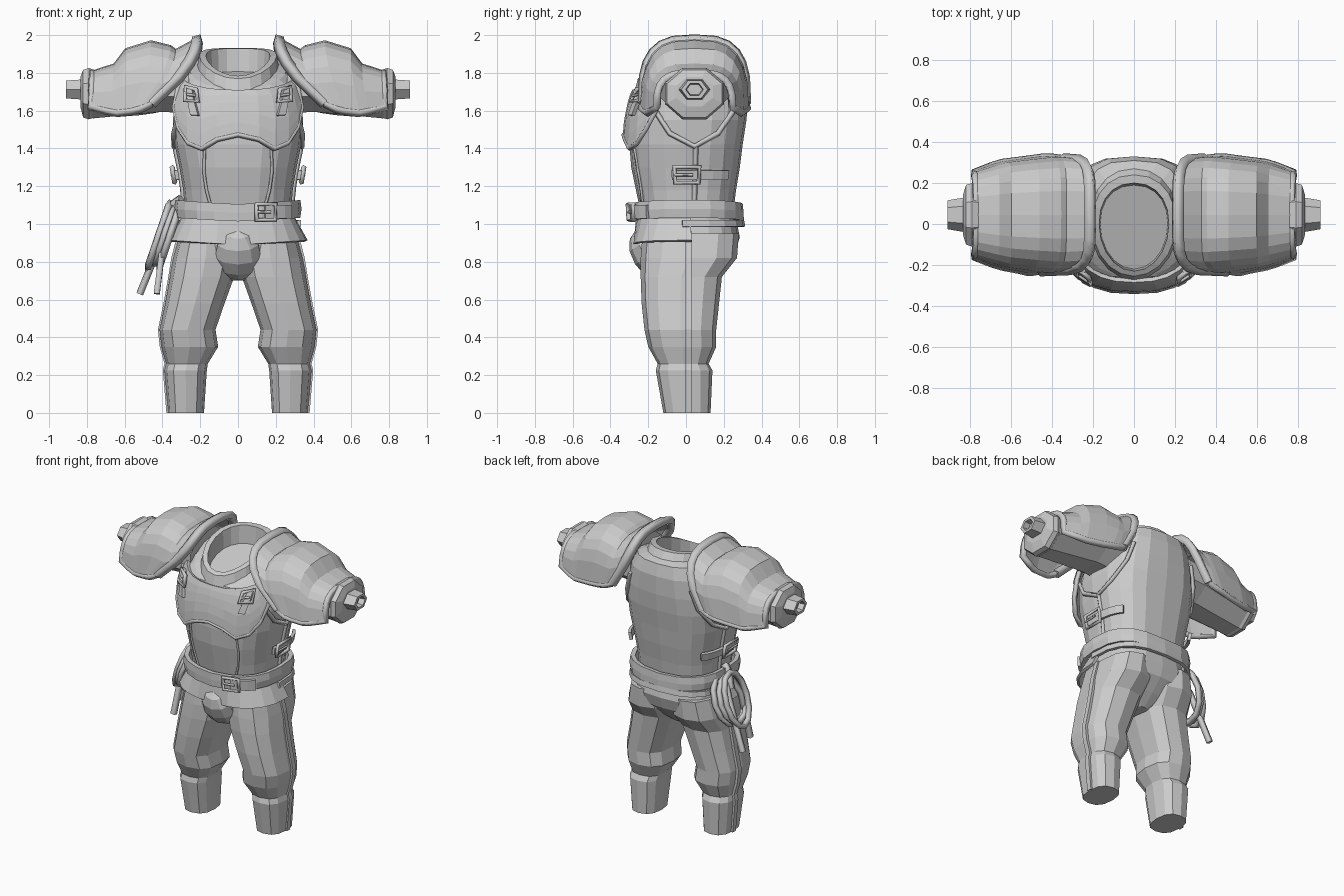
import bpy
import bmesh
from math import sin, cos, pi, radians

cube = bpy.data.objects.get("Cube")
if cube:
    bpy.data.objects.remove(cube, do_unlink=True)

SIDES = (("left", 1), ("right", -1))


# ---------- helpers ----------
def power(value, exponent):
    return abs(value) ** exponent * (1 if value >= 0 else -1)


def link(name, mesh):
    obj = bpy.data.objects.new(name, mesh)
    bpy.context.collection.objects.link(obj)
    return obj


def grid(name, rows, closed=False, caps="", thickness=0.0):
    """Skin rows of points; rows may wrap, be capped, or be thickened."""
    bm = bmesh.new()
    rings = [[bm.verts.new(p) for p in row] for row in rows]
    count = len(rings[0])
    for low, high in zip(rings, rings[1:]):
        for i in range(count if closed else count - 1):
            j = (i + 1) % count
            bm.faces.new((low[i], low[j], high[j], high[i]))
    if "start" in caps:
        bm.faces.new(rings[0][::-1])
    if "end" in caps:
        bm.faces.new(rings[-1])
    bmesh.ops.recalc_face_normals(bm, faces=bm.faces)
    mesh = bpy.data.meshes.new(name)
    bm.to_mesh(mesh)
    bm.free()
    obj = link(name, mesh)
    if thickness:
        mod = obj.modifiers.new("thickness", "SOLIDIFY")
        mod.thickness = thickness
        mod.offset = 0


def tube(name, points, radius, cyclic=False):
    """Four-sided bar along a path."""
    curve = bpy.data.curves.new(name, "CURVE")
    curve.dimensions = "3D"
    curve.bevel_depth = radius
    curve.bevel_resolution = 0
    curve.use_fill_caps = True
    spline = curve.splines.new("POLY")
    spline.points.add(len(points) - 1)
    for target, p in zip(spline.points, points):
        target.co = (*p, 1)
    spline.use_cyclic_u = cyclic
    temp = link(name + "_path", curve)
    bpy.context.view_layer.update()
    graph = bpy.context.evaluated_depsgraph_get()
    mesh = bpy.data.meshes.new_from_object(temp.evaluated_get(graph))
    bpy.data.objects.remove(temp, do_unlink=True)
    link(name, mesh)


def body_point(angle, z, rx, front, back, tilt=0, shape=0.8):
    """Angle in degrees, zero at the front, positive toward +x; tilt dips the front."""
    a = radians(angle)
    if cos(a) < 0:
        shape *= 0.9
    y = -power(cos(a), shape) * (front if cos(a) > 0 else back)
    return (rx * power(sin(a), shape), y, z + tilt * (y - 1.9 * y * y))


# height, half width, front depth, back depth, tilt
TORSO = [
    (0.86, 0.30, 0.24, 0.28, 0), (0.98, 0.285, 0.25, 0.265, 0),
    (1.06, 0.28, 0.24, 0.25, 0), (1.18, 0.29, 0.265, 0.265, 0),
    (1.30, 0.31, 0.29, 0.285, 0), (1.42, 0.335, 0.30, 0.30, 0),
    (1.55, 0.345, 0.295, 0.32, 0), (1.66, 0.33, 0.28, 0.33, 0.04),
    (1.77, 0.30, 0.265, 0.33, 0.15), (1.83, 0.26, 0.255, 0.31, 0.30),
    (1.85, 0.175, 0.23, 0.22, 0.35),
]


def skin(angle, z, off=0.0):
    """Point on the torso surface, pushed outward by off."""
    for a, b in zip(TORSO, TORSO[1:]):
        if z <= b[0]:
            break
    t = (z - a[0]) / (b[0] - a[0])
    _, rx, front, back, tilt = [p + (q - p) * t for p, q in zip(a, b)]
    return body_point(angle, z, rx + off, front + off, back + off, tilt)


def spread(start, end, count):
    return [start + (end - start) * i / (count - 1) for i in range(count)]


def strap(name, angles, z_low, z_high, off):
    grid(name, [[skin(a, z, off) for a in angles] for z in (z_low, z_high)], thickness=0.02)


def buckle(name, angle, z, da, dz, off, s=1, lean=0):
    corners = [(-da - lean, -dz), (da - lean, -dz), (da + lean, dz), (lean - da, dz)]
    tube(name + "_frame", [skin(s * (angle + u), z + v, off) for u, v in corners], 0.014, True)
    tube(name + "_prong", [skin(s * (angle + u), z, off + 0.008) for u in (-da, da * 0.4)], 0.008)


# ---------- torso and collar ----------
around = [i * 18 for i in range(20)]
grid("torso", [[body_point(a, *ring) for a in around] for ring in TORSO[1:]],
     closed=True, caps="start")
COLLAR = [(1.84, 0.215, 0.275, 0.27, 0.35), (1.89, 0.205, 0.255, 0.24, 0.32),
          (1.89, 0.17, 0.23, 0.20, 0.32), (1.77, 0.165, 0.22, 0.19, 0.3)]
grid("collar", [[body_point(a, *ring, shape=1) for a in around] for ring in COLLAR],
     closed=True, caps="end")

# ---------- chest plate with scalloped lower edge ----------
half = [(0, 1.475), (13, 1.45), (27, 1.40), (42, 1.43), (55, 1.51), (66, 1.62)]
edge = [(-a, z) for a, z in half[:0:-1]] + half
rows = [[skin(a, z + (1.79 - z) * t, 0.026 - 0.012 * t) for a, z in edge]
        for t in spread(0, 1, 6)]
grid("chest_plate", rows, thickness=0.02)
rim = [(-68, 1.74)] + edge + [(68, 1.74)]
tube("chest_plate_rim", [skin(a, z, 0.028) for a, z in rim], 0.016)

for side, s in SIDES:
    # armhole edging, side closure and front seams
    armhole = [(62, 1.60), (78, 1.48), (94, 1.41), (115, 1.48), (134, 1.60), (140, 1.72)]
    tube(side + "_armhole_rim", [skin(s * a, z, 0.006) for a, z in armhole], 0.015)
    tube(side + "_side_seam", [skin(s * 95, z, 0.002) for z in spread(1.41, 1.1, 4)], 0.014)
    seam = [(27, 1.40), (31, 1.28), (30, 1.18), (25, 1.09)]
    tube(side + "_front_seam", [skin(s * a, z) for a, z in seam], 0.009)
    # side strap and shoulder strap
    strap(side + "_side_strap", [s * a for a in spread(80, 130, 6)], 1.235, 1.285, 0.025)
    buckle(side + "_side_buckle", 90, 1.26, 7, 0.042, 0.04, s)
    grid(side + "_chest_strap",
         [[skin(s * (a + u), z, 0.04) for u in (-4, 4)] for a, z in ((32, 1.58), (39, 1.69), (47, 1.79))],
         thickness=0.02)
    buckle(side + "_chest_buckle", 40, 1.725, 7.5, 0.052, 0.046, s, 3)

# ---------- belt, skirt and hem ----------
belt_rows = []
for z, off in ((1.015, 0.033), (1.06, 0.04), (1.105, 0.03)):
    belt_rows.append([skin(a, z + 0.02 * abs(sin(radians(a))), off) for a in around])
grid("belt", belt_rows, closed=True, thickness=0.03)
strap("belt_end", spread(20, 52, 4), 1.03, 1.10, 0.055)
buckle("belt_buckle", 21, 1.063, 9, 0.042, 0.062)
arc = spread(-92, 92, 13)
grid("front_skirt", [[skin(a, 1.03, 0.012) for a in arc],
                     [skin(a, 0.89 + 0.02 * abs(sin(radians(a))), 0.022 + 0.045 * abs(sin(radians(a))))
                      for a in arc]], thickness=0.018)
strap("back_hem", spread(88, 272, 11), 0.985, 1.02, 0.04)

# ---------- trousers ----------
bpy.ops.mesh.primitive_uv_sphere_add(segments=10, ring_count=6, location=(0, -0.185, 0.84))
guard = bpy.context.object
guard.name = "groin_guard"
guard.scale = (0.13, 0.1, 0.15)
guard.rotation_euler.x = radians(33)

PELVIS = [(0.70, 0.05, 0.12, 0.10), (0.77, 0.2, 0.18, 0.18),
          (0.85, 0.29, 0.23, 0.26), (0.93, 0.30, 0.235, 0.285), (1.03, 0.28, 0.24, 0.265)]
grid("pelvis", [[body_point(a, *ring) for a in around] for ring in PELVIS],
     closed=True, caps="start end")

# height, centre x, centre y, half width, half depth
LEG = [
    (0.95, 0.16, 0.025, 0.15, 0.255), (0.82, 0.172, 0.015, 0.172, 0.255),
    (0.72, 0.19, -0.025, 0.17, 0.215), (0.58, 0.228, -0.03, 0.157, 0.205),
    (0.44, 0.267, -0.03, 0.148, 0.19), (0.35, 0.255, -0.02, 0.15, 0.18),
    (0.26, 0.27, -0.015, 0.11, 0.135), (0.225, 0.277, -0.01, 0.112, 0.15),
    (0, 0.275, 0.005, 0.095, 0.125),
]
for side, s in SIDES:
    rows = []
    for z, cx, cy, rx, ry in LEG:
        turns = [2 * pi * i / 12 for i in range(12)]
        rows.append([(s * (cx + rx * power(cos(t), 0.8)), cy + ry * power(sin(t), 0.8), z)
                     for t in turns])
    grid(side + "_trouser_leg", rows, closed=True, caps="start end")
    grid(side + "_leg_stripe",
         [[(s * (cx + rx), y, z) for y in (-0.005, 0.03)] for z, cx, cy, rx, ry in LEG],
         thickness=0.018)

# ---------- shoulders and sleeves ----------
# top x, top z, lower front x, lower back x, lower z, half width
PAULDRON = [
    (0.215, 1.975, 0.46, 0.35, 1.64, 0.268), (0.33, 1.915, 0.50, 0.40, 1.62, 0.275),
    (0.36, 1.935, 0.52, 0.45, 1.61, 0.275), (0.46, 1.96, 0.56, 0.52, 1.60, 0.265),
    (0.59, 1.92, 0.64, 0.64, 1.59, 0.25), (0.65, 1.84, 0.69, 0.69, 1.60, 0.235),
    (0.77, 1.80, 0.78, 0.78, 1.62, 0.20),
]
# x, centre z, half depth, half height
SLEEVE = [(0.26, 1.74, 0.20, 0.16), (0.40, 1.73, 0.19, 0.14), (0.77, 1.685, 0.15, 0.13)]
CUFF = [(0.76, 1.69, 0.15, 0.13), (0.79, 1.69, 0.16, 0.14),
        (0.82, 1.69, 0.15, 0.13), (0.835, 1.70, 0.10, 0.08)]
WRIST = [(0.80, 1.712, 0.085, 0.06), (0.91, 1.712, 0.067, 0.052),
         (0.91, 1.712, 0.045, 0.035), (0.87, 1.712, 0.04, 0.03)]
MID_Y = 0.045

for side, s in SIDES:
    rows = []
    for top_x, top_z, front_x, back_x, low_z, width in PAULDRON:
        row = []
        for t in spread(0, pi, 13):
            rise = max(sin(t), 0) ** 0.65
            low_x = front_x if t < pi / 2 else back_x
            row.append((s * (top_x + (low_x - top_x) * (1 - rise) ** 1.7),
                        MID_Y - width * power(cos(t), 0.65),
                        low_z + (top_z - low_z) * rise))
        rows.append(row)
    grid(side + "_pauldron", rows, thickness=0.025)
    border = [r[0] for r in rows] + rows[-1][1:-1] + [r[-1] for r in rows[::-1]]
    tube(side + "_pauldron_outer_rim", border, 0.024)
    tube(side + "_pauldron_neck_rim", rows[0], 0.033)

    for part, sections, count in (("sleeve", SLEEVE, 8), ("cuff", CUFF, 8), ("wrist", WRIST, 6)):
        turns = [2 * pi * (i + (0.5 if count == 8 else 0)) / count for i in range(count)]
        loops = [[(s * x, MID_Y + 1.05 * ry * cos(t), z + 1.05 * rz * sin(t)) for t in turns]
                 for x, z, ry, rz in sections]
        grid(side + "_" + part, loops, closed=True, caps="start end")

# ---------- coiled cord on the right hip ----------
for i, (ry, rz) in enumerate(((0.15, 0.17), (0.13, 0.15), (0.11, 0.17))):
    loop = []
    for k in range(12):
        t = 2 * pi * k / 12
        rise = rz * cos(t)
        loop.append((-0.36 - 0.03 * i + 0.34 * rise, 0.045 + ry * sin(t), 0.94 + rise))
    tube("cord_coil_%d" % (i + 1), loop, 0.021, True)
for name, y_end, x_end in (("back_cord_end", 0.12, -0.52), ("front_cord_end", -0.09, -0.43)):
    tube(name, [(-0.31, 0.03, 1.12), (-0.39, 0.03 + (y_end - 0.03) * 0.6, 0.95), (x_end, y_end, 0.63)], 0.022)
tube("cord_hanger", [(-0.30, 0.0, 1.13), (-0.345, 0.03, 1.10), (-0.37, 0.04, 1.0)], 0.028)
